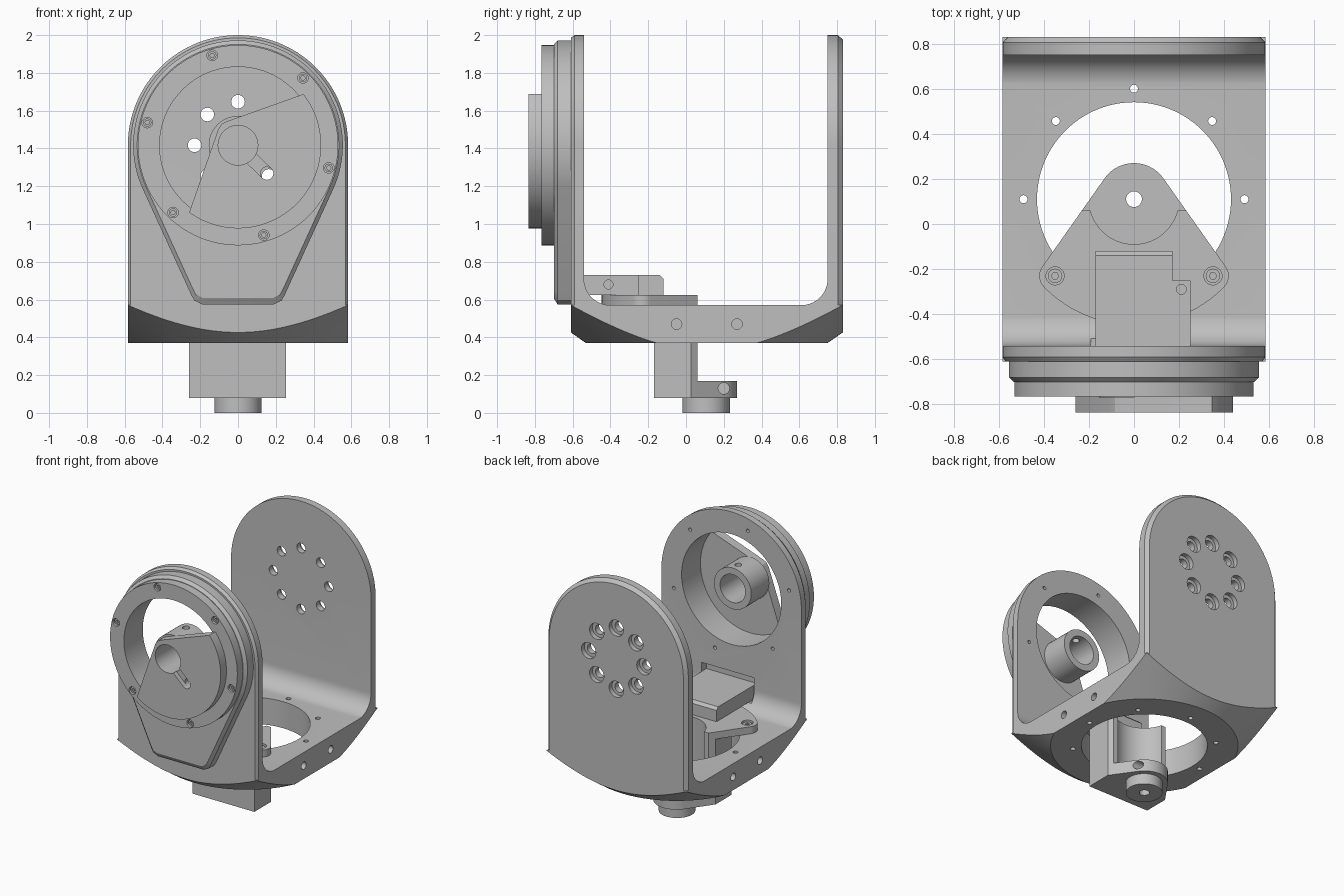
import bpy, bmesh
from math import sin, cos, radians, pi
from mathutils import Vector

old = bpy.data.objects.get("Cube")
if old:
    bpy.data.objects.remove(old)

grey = bpy.data.materials.new("light_grey")
grey.use_nodes = True
colour = (0.52, 0.52, 0.52, 1)
grey.diffuse_color = colour
grey.node_tree.nodes["Principled BSDF"].inputs["Base Color"].default_value = colour

HEAD = 1.417   # height of the front and back bearing axis
BASE = 0.11    # y of the vertical axis


def arc(cx, cy, r, a0=0, a1=360, n=64):
    """2D arc; a full turn leaves out the repeated end point."""
    steps = n if a1 - a0 == 360 else n - 1
    return [(cx + r * cos(radians(a0 + (a1 - a0) * i / steps)),
             cy + r * sin(radians(a0 + (a1 - a0) * i / steps))) for i in range(n)]


def place(axis, p, d):
    return {"x": (d, p[0], p[1]), "y": (p[0], d, p[1]), "z": (p[0], p[1], d)}[axis]


def loft(name, axis, sections):
    """Skin matching outlines, each given as (outline, distance along axis)."""
    bm = bmesh.new()
    rings = [[bm.verts.new(place(axis, p, d)) for p in pts] for pts, d in sections]
    n = len(rings[0])
    for a, b in zip(rings, rings[1:]):
        for i in range(n):
            bm.faces.new((a[i], a[(i + 1) % n], b[(i + 1) % n], b[i]))
    bm.faces.new(rings[0])
    bm.faces.new(rings[-1])
    bmesh.ops.recalc_face_normals(bm, faces=bm.faces)
    mesh = bpy.data.meshes.new(name)
    bm.to_mesh(mesh)
    bm.free()
    mesh.materials.append(grey)
    ob = bpy.data.objects.new(name, mesh)
    bpy.context.collection.objects.link(ob)
    return ob


def prism(name, axis, pts, lo, hi):
    return loft(name, axis, [(pts, lo), (pts, hi)])


def rod(axis, cx, cy, r, lo, hi, name="cutter", n=32):
    return prism(name, axis, arc(cx, cy, r, n=n), lo, hi)


def box(x0, x1, y0, y1, z0, z1, name="cutter"):
    return prism(name, "z", [(x0, y0), (x1, y0), (x1, y1), (x0, y1)], z0, z1)


def combine(ob, tools, operation="DIFFERENCE"):
    """Apply booleans and remove the tools."""
    for tool in tools:
        tool.hide_render = True
        mod = ob.modifiers.new("bool", "BOOLEAN")
        mod.operation, mod.solver, mod.object = operation, "EXACT", tool
    graph = bpy.context.evaluated_depsgraph_get()
    mesh = bpy.data.meshes.new_from_object(ob.evaluated_get(graph))
    ob.modifiers.clear()
    ob.data = mesh
    for tool in tools:
        bpy.data.objects.remove(tool)


def around(cx, cy, r, count, start=0):
    return arc(cx, cy, r, start, start + 360, count)


# U-shaped yoke: side profile trimmed by an arch and a cone
fillet = 0.14
inner = arc(0.75 - fillet, 0.57 + fillet, fillet, 0, -90, 14) \
    + arc(-0.54 + fillet, 0.57 + fillet, fillet, -90, -180, 14)
yoke = prism("yoke", "x", [(-0.61, 2.1), (-0.61, 0.37), (0.83, 0.37), (0.83, 2.1),
                           (0.75, 2.1)] + inner + [(-0.54, 2.1)], -0.7, 0.7)


def arch(inset):
    w = 0.583 - inset
    low = 0.583
    return [(-low, 0.3), (low, 0.3), (low, 0.57), (w, 0.571)] \
        + arc(0, HEAD, w, 0, 180, 64) + [(-w, 0.571), (-low, 0.57)]


arch_trim = loft("cutter", "y", [(arch(0.022), -0.62), (arch(0), -0.59),
                                 (arch(0), 0.805), (arch(0.025), 0.831)])
cone_trim = loft("cutter", "z", [(arc(0, BASE, 0.54, n=128), 0.3),
                                 (arc(0, BASE, 3.111, n=128), 2.1)])
combine(yoke, [arch_trim, cone_trim], "INTERSECT")

# Yoke openings: floor, bearing, pocket and screw holes
cuts = [rod("z", 0, BASE, 0.43, 0.3, 0.7, n=96),
        rod("y", 0, HEAD, 0.415, -0.7, -0.5, n=96),
        box(-0.19, 0.25, -0.6, -0.4, 0.62, 0.8)]
for x, y in around(0, BASE, 0.49, 8):
    cuts.append(rod("z", x, y, 0.018, 0.3, 0.6, n=12))
for x, z in around(0, HEAD, 0.23, 8):
    cuts.append(rod("y", x, z, 0.036, 0.7, 0.9, n=24))
    cuts.append(rod("y", x, z, 0.06, 0.795, 0.9, n=24))
for y in (-0.05, 0.27):
    for side in (-1, 1):
        cuts.append(rod("x", y, 0.47, 0.028, side * 0.5, side * 0.7, n=20))
screws = around(0, HEAD, 0.495, 6, 46)
for x, z in screws:
    cuts.append(rod("y", x, z, 0.013, -0.7, -0.5, n=12))
combine(yoke, cuts)


# Tapered front plate with a bevelled rim
def shield(s):
    pts = arc(0, HEAD, 0.555, -24, 204, 72) + \
        [(-0.25, 0.63), (-0.232, 0.595), (-0.19, 0.575),
         (0.19, 0.575), (0.232, 0.595), (0.25, 0.63)]
    return [(x * s, HEAD + (z - HEAD) * s) for x, z in pts]


front_plate = loft("front_plate", "y", [(shield(1), -0.605), (shield(1), -0.68),
                                        (shield(0.962), -0.70)])
combine(front_plate, [rod("y", 0, HEAD, 0.415, -0.8, -0.5, n=96)]
        + [rod("y", x, z, 0.013, -0.8, -0.5, n=12) for x, z in screws])

# Bearing ring with screw pockets
ring = rod("y", 0, HEAD, 0.53, -0.765, -0.699, "bearing_ring", 96)
combine(ring, [rod("y", 0, HEAD, 0.415, -0.8, -0.6, n=96)]
        + [rod("y", x, z, 0.028, -0.8, -0.72, n=20) for x, z in screws])
for i, (x, z) in enumerate(screws):
    head = rod("y", x, z, 0.022, -0.755, -0.715, "ring_screw_%d" % (i + 1), 16)
    combine(head, [rod("y", x, z, 0.012, -0.8, -0.735, n=6)])

# Sector cover with hub tube and slot
sector = prism("sector_cover", "y", arc(0, HEAD, 0.44, -126, 38, 64)
               + [(-0.055, 1.545), (-0.085, 1.53), (-0.105, 1.5)], -0.835, -0.765)
hub = rod("y", 0, HEAD, 0.155, -0.77, -0.555, "hub_tube", 48)
slot_dir = Vector((1, -1)).normalized()
side = Vector((1, 1)).normalized() * 0.034
start, end = Vector((0.05, HEAD - 0.05)), Vector((0.153, HEAD - 0.149))
slot = [tuple(p) for p in (start - side, end - side, end + side, start + side)]
combine(sector, [rod("y", 0, HEAD, 0.105, -0.9, -0.5, n=48),
                 prism("cutter", "y", slot, -0.9, -0.8),
                 rod("y", end.x, end.y, 0.034, -0.9, -0.7)])
combine(hub, [rod("y", 0, HEAD, 0.105, -0.9, -0.5, n=48),
              rod("z", 0, -0.62, 0.025, HEAD, HEAD + 0.3, n=16),
              rod("y", end.x, end.y, 0.034, -0.9, -0.5)])

# Carriage: rounded triangle carved into plate, column and foot
outline = arc(0, BASE, 0.16, 37, 143, 24) + arc(-0.35, -0.23, 0.07, 143, 224, 12) \
    + arc(0, BASE, 0.558, 225, 315, 32) + arc(0.35, -0.23, 0.07, 316, 397, 12)
carriage = prism("carriage", "z", outline, 0.08, 0.625)
cuts = [box(-0.7, -0.26, -0.7, 0.5, 0, 0.571), box(0.255, 0.7, -0.7, 0.5, 0, 0.571),
        box(-0.6, 0.6, -0.7, -0.17, 0, 0.572), box(-0.6, 0.6, 0.06, 0.5, 0.17, 0.8),
        rod("z", 0, BASE, 0.2, 0.17, 0.8, n=48), rod("z", 0, BASE, 0.035, 0, 0.3),
        rod("x", 0.2, 0.13, 0.03, 0.0, 0.3, n=20)]
for x in (-0.35, 0.35):
    cuts.append(rod("z", x, -0.23, 0.04, 0.6, 0.7))
combine(carriage, cuts)
for x, label in ((-0.35, "right"), (0.35, "left")):
    head = rod("z", x, -0.23, 0.032, 0.59, 0.615, label + "_carriage_screw", 20)
    combine(head, [rod("z", x, -0.23, 0.016, 0.6, 0.7, n=6)])

# Pivot boss under the foot
boss = rod("z", 0, BASE - 0.003, 0.125, 0, 0.085, "pivot_boss", 48)
combine(boss, [rod("z", 0, BASE, 0.035, -0.1, 0.2)])

# Clamp block on the carriage, with side tab
block = prism("clamp_block", "x", [(-0.6, 0.625), (-0.12, 0.625), (-0.12, 0.71),
                                   (-0.14, 0.73), (-0.6, 0.73)], -0.17, 0.17)
tab = box(0.165, 0.25, -0.6, -0.25, 0.625, 0.73, "clamp_tab")
combine(tab, [rod("z", 0.21, -0.29, 0.022, 0.66, 0.8, n=20),
              rod("x", -0.41, 0.68, 0.024, 0.2, 0.3, n=20)])

# Smooth shading with sharp edges kept
bpy.ops.object.select_all(action="DESELECT")
for ob in (yoke, front_plate, ring, sector, hub, carriage, boss):
    ob.select_set(True)
    bpy.context.view_layer.objects.active = ob
bpy.ops.object.shade_smooth_by_angle(angle=radians(25))
